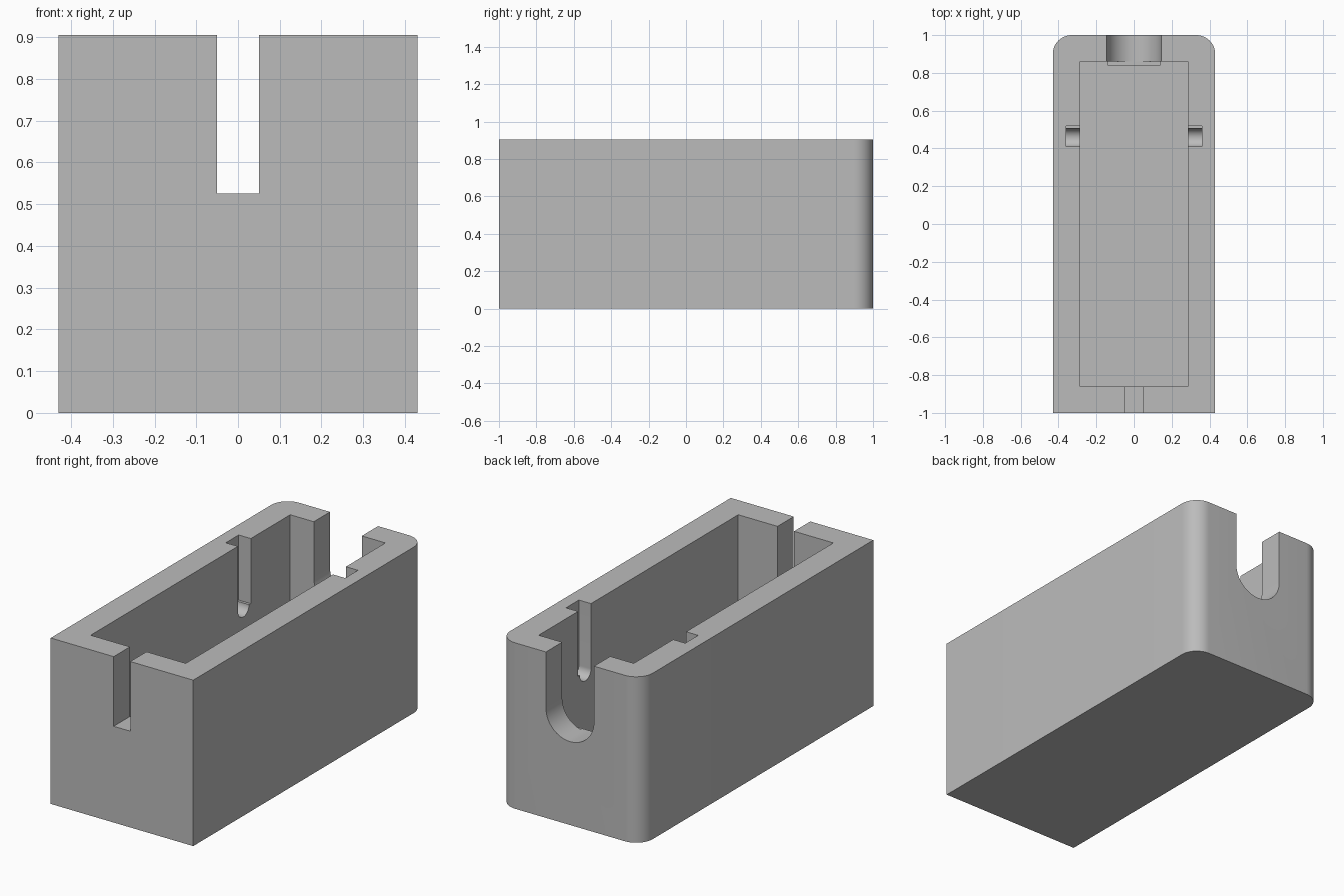
import bpy, bmesh, math
from mathutils import Matrix, Vector

if "Cube" in bpy.data.objects:
    bpy.data.objects.remove(bpy.data.objects["Cube"])

HEIGHT, HALF_W, FLOOR, TOP = 0.905, 0.43, 0.14, 1.0

grey = bpy.data.materials.new("plain_grey")
grey.use_nodes = True
grey.diffuse_color = (0.5, 0.5, 0.5, 1)
grey.node_tree.nodes["Principled BSDF"].inputs["Base Color"].default_value = (0.5, 0.5, 0.5, 1)


def prism(name, outline, start, end, axis="Z"):
    """Extrude a 2D outline along an axis; outline pairs are the other two axes."""
    place = {"X": lambda a, b, d: (d, a, b),
             "Y": lambda a, b, d: (a, d, b),
             "Z": lambda a, b, d: (a, b, d)}[axis]
    bm = bmesh.new()
    face = bm.faces.new([bm.verts.new(place(a, b, start)) for a, b in outline])
    made = bmesh.ops.extrude_face_region(bm, geom=[face])["geom"]
    shift = Vector(place(0, 0, end - start))
    bmesh.ops.translate(bm, vec=shift, verts=[v for v in made if isinstance(v, bmesh.types.BMVert)])
    bmesh.ops.recalc_face_normals(bm, faces=bm.faces)
    mesh = bpy.data.meshes.new(name)
    bm.to_mesh(mesh)
    bm.free()
    mesh.materials.append(grey)
    obj = bpy.data.objects.new(name, mesh)
    bpy.context.collection.objects.link(obj)
    return obj


def rect(a0, a1, b0, b1):
    return [(a0, b0), (a1, b0), (a1, b1), (a0, b1)]


def arc(ca, cb, r, start, end, steps):
    angles = [math.radians(start + (end - start) * i / steps) for i in range(steps + 1)]
    return [(ca + r * math.cos(t), cb + r * math.sin(t)) for t in angles]


def u_shape(centre, spring, r):
    """Round-bottomed slot outline, open past the top."""
    return arc(centre, spring, r, 180, 360, 32) + [(centre + r, TOP), (centre - r, TOP)]


def cut(target, cutter):
    mod = target.modifiers.new("cut", "BOOLEAN")
    mod.operation, mod.solver, mod.object = "DIFFERENCE", "EXACT", cutter
    bpy.context.view_layer.objects.active = target
    bpy.ops.object.modifier_apply(modifier=mod.name)
    bpy.data.objects.remove(cutter)


# Outer body, with rounded back corners
R = 0.1
outline = [(-HALF_W, -1), (HALF_W, -1)]
outline += arc(HALF_W - R, 1 - R, R, 0, 90, 12) + arc(R - HALF_W, 1 - R, R, 90, 180, 12)
body = prism("open_box", outline, 0, HEIGHT)

# Cavity, front notch and round-bottomed back opening
cut(body, prism("cavity_cutter", rect(-0.287, 0.287, -0.86, 0.86), FLOOR, TOP))
cut(body, prism("front_notch_cutter", rect(-0.05, 0.05, 0.525, TOP), -1.1, -0.8, "Y"))
cut(body, prism("back_opening_cutter", u_shape(0, 0.6, 0.145), 0.8, 1.1, "Y"))

# Side slots: round channel with a narrow step beside it
for side in (-1, 1):
    slot = u_shape(0.457, 0.55, 0.048)
    slot[-2:] = [(0.52, 0.55), (0.52, TOP), (0.409, TOP)]
    cut(body, prism("side_slot_cutter", slot, side * 0.25, side * 0.36, "X"))

# Small ledge inside, below the back opening
prism("back_ledge", rect(-0.14, 0.14, 0.84, 0.865), FLOOR - 0.01, 0.455)

bpy.ops.object.select_all(action="DESELECT")
body.select_set(True)
bpy.context.view_layer.objects.active = body
bpy.ops.object.shade_smooth_by_angle(angle=math.radians(30))
